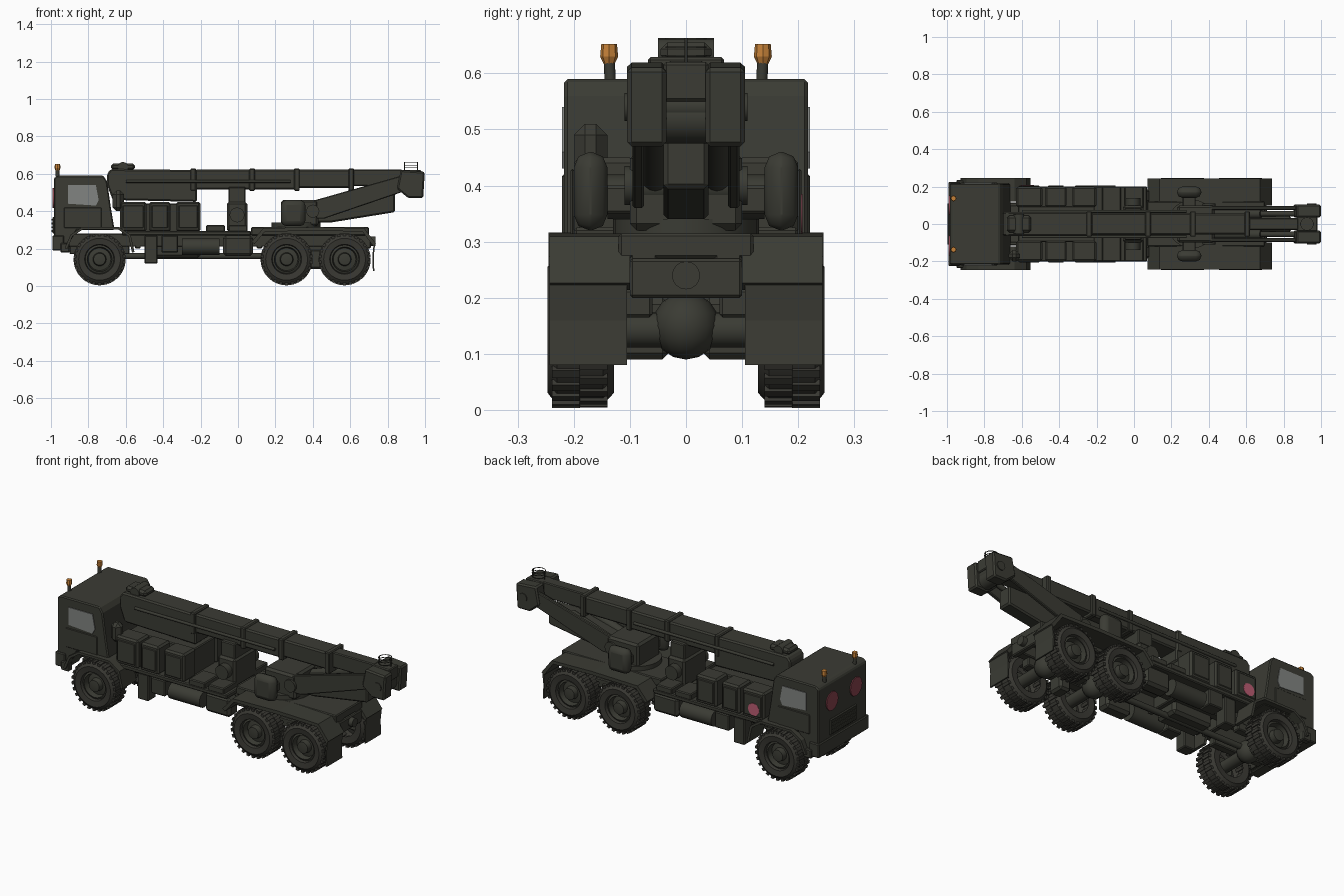
import bpy, bmesh, math
from mathutils import Vector, Matrix

old_cube = bpy.data.objects.get("Cube")
if old_cube:
    bpy.data.objects.remove(old_cube, do_unlink=True)


def material(name, red, green, blue):
    mat = bpy.data.materials.new(name)
    mat.use_nodes = True
    mat.diffuse_color = (red, green, blue, 1)
    shader = mat.node_tree.nodes["Principled BSDF"]
    shader.inputs["Base Color"].default_value = (red, green, blue, 1)
    shader.inputs["Roughness"].default_value = .8
    return mat


army = material("army_green", .043, .044, .034)
rubber = material("tyre_rubber", .04, .039, .032)
glass = material("window_grey", .22, .23, .22)
amber = material("beacon_amber", .56, .22, .04)
pink = material("marker_pink", .5, .11, .17)
dark_red = material("screen_red", .25, .055, .075)


def finish(name, bm, color, mirrored=False, bevel=0, smooth=False, thickness=0):
    """Turn a bmesh in world space into an object, with optional modifiers."""
    bmesh.ops.recalc_face_normals(bm, faces=bm.faces)
    mesh = bpy.data.meshes.new(name)
    bm.to_mesh(mesh)
    bm.free()
    mesh.materials.append(color)
    obj = bpy.data.objects.new(name, mesh)
    bpy.context.collection.objects.link(obj)
    if smooth:
        bpy.ops.object.select_all(action="DESELECT")
        obj.select_set(True)
        bpy.context.view_layer.objects.active = obj
        bpy.ops.object.shade_smooth_by_angle(angle=math.radians(35))
    if thickness:
        solid = obj.modifiers.new("Thickness", "SOLIDIFY")
        solid.thickness, solid.offset = thickness, 0
    if bevel:
        rounding = obj.modifiers.new("Bevel", "BEVEL")
        rounding.width, rounding.segments = bevel, 2 if bevel > .02 else 1
    if mirrored:
        mirror = obj.modifiers.new("Mirror", "MIRROR")
        mirror.use_axis = (False, True, False)
    return obj


def prism(name, outline, y, color=army, **options):
    """Extrude a closed side outline across y."""
    bm = bmesh.new()
    face = bm.faces.new([bm.verts.new((px, y[0], pz)) for px, pz in outline])
    grown = bmesh.ops.extrude_face_region(bm, geom=[face])["geom"]
    moved = [v for v in grown if isinstance(v, bmesh.types.BMVert)]
    bmesh.ops.translate(bm, verts=moved, vec=(0, y[1] - y[0], 0))
    return finish(name, bm, color, **options)


def box(name, x, z, half=None, y=None, **options):
    """Central box given by half width, or a mirrored pair given by y."""
    corners = [(x[0], z[0]), (x[1], z[0]), (x[1], z[1]), (x[0], z[1])]
    options.setdefault("bevel", .005)
    options.setdefault("mirrored", y is not None)
    return prism(name, corners, y or (-half, half), **options)


def strip(name, path, y, **options):
    """Bent sheet following a side path, one on each side."""
    bm = bmesh.new()
    rows = [[bm.verts.new((px, side, pz)) for side in y] for px, pz in path]
    for a, b in zip(rows, rows[1:]):
        bm.faces.new((a[0], a[1], b[1], b[0]))
    return finish(name, bm, army, mirrored=True, **options)


def tube(name, start, end, radius, tip=None, sides=16, color=army, **options):
    start, end = Vector(start), Vector(end)
    axis = end - start
    turn = axis.to_track_quat("Z", "Y").to_matrix().to_4x4()
    bm = bmesh.new()
    bmesh.ops.create_cone(bm, cap_ends=True, segments=sides, radius1=radius,
                          radius2=radius if tip is None else tip, depth=axis.length,
                          matrix=Matrix.Translation((start + end) / 2) @ turn)
    return finish(name, bm, color, smooth=sides > 8, **options)


def lathe(name, profile, center, color):
    """Spin (radius, y) points around the axle direction."""
    bm = bmesh.new()
    cx, cz = center
    verts = [bm.verts.new((cx, y, cz + r)) for r, y in profile]
    edges = [bm.edges.new(pair) for pair in zip(verts, verts[1:])]
    bmesh.ops.spin(bm, geom=verts + edges, cent=(cx, 0, cz), axis=(0, 1, 0),
                   angle=math.tau, steps=28, use_duplicate=False)
    bmesh.ops.remove_doubles(bm, verts=bm.verts, dist=.0005)
    return finish(name, bm, color, mirrored=True, smooth=True)


def wheel(name, x):
    center = (x, .143)
    lathe(name + "_tyre", [(.075, .132), (.112, .128), (.134, .148), (.134, .23),
                           (.112, .247), (.08, .242), (.075, .22)], center, rubber)
    lathe(name + "_rim", [(.076, .225), (.066, .23), (.06, .2), (.036, .205),
                          (.032, .235), (0, .24)], center, army)
    # Chunky tread lugs staggered over both shoulders
    bm = bmesh.new()
    count = 26
    for i in range(count * 2):
        spin = Matrix.Rotation(math.tau * i / (count * 2), 4, "Y")
        place = Matrix.Translation((x, 0, center[1])) @ spin
        place = place @ Matrix.Translation((0, .165 if i % 2 else .214, .132))
        bmesh.ops.create_cube(bm, size=1, matrix=place @ Matrix.Diagonal((.016, .05, .014, 1)))
    finish(name + "_tread", bm, rubber, mirrored=True)
    # Axle with differential
    tube(name + "_axle", (x, -.2, .143), (x, .2, .143), .032)
    bm = bmesh.new()
    bmesh.ops.create_uvsphere(bm, u_segments=14, v_segments=8, radius=.06,
                              matrix=Matrix.Translation((x, 0, .15)))
    finish(name + "_differential", bm, army, smooth=True)


for label, position in (("front", -.74), ("middle", .26), ("rear", .57)):
    wheel(label, position)

# Cab shell
prism("cab", [(-.985, .2), (-.985, .575), (-.965, .59), (-.72, .59), (-.7, .56),
              (-.68, .42), (-.66, .3), (-.86, .3), (-.92, .2)], (-.217, .217), bevel=.006)
box("bumper", x=(-.993, -.93), z=(.19, .27), half=.225)
box("grille_frame", x=(-.991, -.98), z=(.28, .37), half=.12)
for row in range(4):
    height = .29 + row * .02
    box("grille_slat", x=(-.996, -.985), z=(height, height + .009), half=.11, bevel=0)
box("cab_step", x=(-.95, -.9), z=(.18, .23), y=(.2, .235))
box("door_panel", x=(-.93, -.73), z=(.31, .42), y=(.214, .221))
prism("side_window", [(-.91, .44), (-.91, .54), (-.76, .54), (-.745, .46), (-.76, .43)],
      (.215, .221), color=glass, mirrored=True)
for y in (-.115, .1):
    tube("windscreen_pane", (-.984, y, .47), (-.991, y, .47), .053, sides=12, color=dark_red)
tube("side_marker", (-.57, .2, .35), (-.57, .208, .35), .035, color=pink)

# Beacons
tube("beacon_stalk", (-.965, .135, .585), (-.965, .137, .625), .01, mirrored=True)
tube("beacon_base", (-.965, .137, .617), (-.965, .137, .63), .01, tip=.016,
     sides=8, color=amber, mirrored=True)
tube("beacon_dome", (-.965, .137, .63), (-.965, .137, .652), .016, tip=.014,
     sides=8, color=amber, mirrored=True)

# Fenders and mud flaps
strip("front_fender", [(-.92, .2), (-.89, .27), (-.83, .31), (-.64, .31),
                       (-.58, .27), (-.56, .18)], (.12, .245), thickness=.014)
strip("rear_fender", [(.08, .23), (.14, .3), (.42, .305), (.67, .3), (.73, .22)],
      (.1, .243), thickness=.02)
strip("mud_flap", [(.73, .23), (.722, .16), (.725, .08)], (.105, .243), thickness=.008)

# Chassis
box("chassis_rail", x=(-.92, .7), z=(.21, .28), y=(.05, .1))
box("deck", x=(-.62, .07), z=(.27, .295), half=.2)
box("rear_deck", x=(.07, .7), z=(.27, .315), half=.12)
for x in (-.9, -.55, -.2, .1, .42, .68):
    box("cross_member", x=(x, x + .03), z=(.2, .27), half=.1)
tube("drive_shaft", (-.74, 0, .16), (.57, 0, .16), .016)
box("transmission", x=(-.45, -.2), z=(.15, .27), half=.07, bevel=.015)
box("battery_box", x=(-.5, -.43), z=(.12, .27), y=(.12, .19))
box("tool_locker", x=(-.41, -.32), z=(.18, .27), y=(.12, .2))
tube("air_tank", (-.3, .16, .21), (-.1, .16, .21), .045, mirrored=True)
box("fuel_tank", x=(-.08, .08), z=(.16, .27), y=(.11, .19), bevel=.015)
tube("tow_hitch", (.69, 0, .24), (.735, 0, .24), .025)
box("leaf_spring", x=(.2, .63), z=(.165, .215), y=(.06, .115))
box("suspension_bracket", x=(.38, .45), z=(.09, .2), y=(.03, .12), bevel=.012)
box("front_spring", x=(-.9, -.58), z=(.17, .215), y=(.07, .115))

# Lockers and machinery behind the cab
for left, right in ((-.63, -.49), (-.475, -.36), (-.33, -.2)):
    box("side_locker", x=(left, right), z=(.29, .45), y=(.09, .2), bevel=.01)
    box("locker_lid", x=(left + .015, right - .015), z=(.31, .43), y=(.199, .206))
box("engine_cover", x=(-.62, -.21), z=(.29, .44), half=.095)
box("air_cleaner", x=(-.67, -.61), z=(.4, .51), y=(-.2, -.14), bevel=.02, mirrored=False)
for x in (-.17, -.05):
    box("low_locker", x=(x, x + .1), z=(.29, .325), y=(.07, .2))
box("boom_rest", x=(-.06, .05), z=(.29, .45), half=.1, bevel=.012)
box("boom_cradle", x=(-.05, .04), z=(.44, .53), half=.085)
tube("winch", (-.005, -.14, .38), (-.005, .14, .38), .04)

# Slewing base with rounded side pods
tube("turntable", (.31, 0, .3), (.31, 0, .34), .13, sides=24)
box("crane_base", x=(.23, .43), z=(.32, .46), half=.1, bevel=.012)
box("side_pod", x=(.23, .36), z=(.32, .46), y=(.14, .2), bevel=.028, smooth=True)
box("pod_bracket", x=(.26, .33), z=(.35, .4), y=(.09, .15))

# Telescopic boom
prism("boom_outer", [(-.7, .6), (-.7, .54), (-.67, .46), (-.22, .45), (-.22, .62), (-.68, .625)],
      (-.065, .065), bevel=.008)
box("boom_middle", x=(-.23, .32), z=(.515, .622), half=.06, bevel=.008)
box("boom_inner", x=(.3, .61), z=(.525, .622), half=.057, bevel=.008)
box("boom_tail", x=(.6, .88), z=(.535, .622), half=.033)
for x in (-.255, .06, .3, .59):
    box("boom_collar", x=(x, x + .03), z=(.508, .629), half=.068)
tube("top_winch", (-.615, -.05, .635), (-.615, .05, .635), .028)
box("winch_guard", x=(-.68, -.55), z=(.62, .655), half=.045, bevel=.012)
tube("boom_hose", (-.6, .068, .56), (.28, .068, .56), .008, mirrored=True)

# Lifting arms, rams and counter frame
prism("lift_frame", [(.4, .34), (.5, .34), (.84, .395), (.84, .5), (.7, .5), (.4, .42)],
      (-.04, .04), bevel=.008)
prism("lift_arm", [(.38, .36), (.46, .36), (.93, .52), (.91, .6), (.38, .45)],
      (.075, .095), mirrored=True, bevel=.004)
tube("lift_ram", (.38, .055, .4), (.68, .055, .5), .026, mirrored=True)
tube("ram_rod", (.66, .055, .494), (.92, .055, .57), .014, mirrored=True)
tube("arm_pivot", (.4, -.11, .4), (.4, .11, .4), .035)

# Boom head
prism("head_cheek", [(.85, .52), (.91, .47), (.99, .47), (.999, .61), (.87, .62)],
      (.035, .105), mirrored=True, bevel=.008)
box("head_block", x=(.87, .98), z=(.55, .62), half=.04)
tube("head_sheave", (.93, -.09, .52), (.93, .09, .52), .045)
tube("head_pin", (.95, -.11, .54), (.95, .11, .54), .025)

# Wire guard above the head
for height in (.63, .645, .66):
    lathe_radius = .035
    bm = bmesh.new()
    bmesh.ops.create_circle(bm, segments=12, radius=lathe_radius,
                            matrix=Matrix.Translation((.925, 0, height)))
    ring = bmesh.ops.extrude_edge_only(bm, edges=bm.edges[:])["geom"]
    raised = [v for v in ring if isinstance(v, bmesh.types.BMVert)]
    bmesh.ops.translate(bm, verts=raised, vec=(0, 0, .003))
    finish("guard_ring", bm, army, thickness=.003)
for x in (.89, .96):
    tube("guard_post", (x, 0, .61), (x, 0, .663), .003, sides=6)
